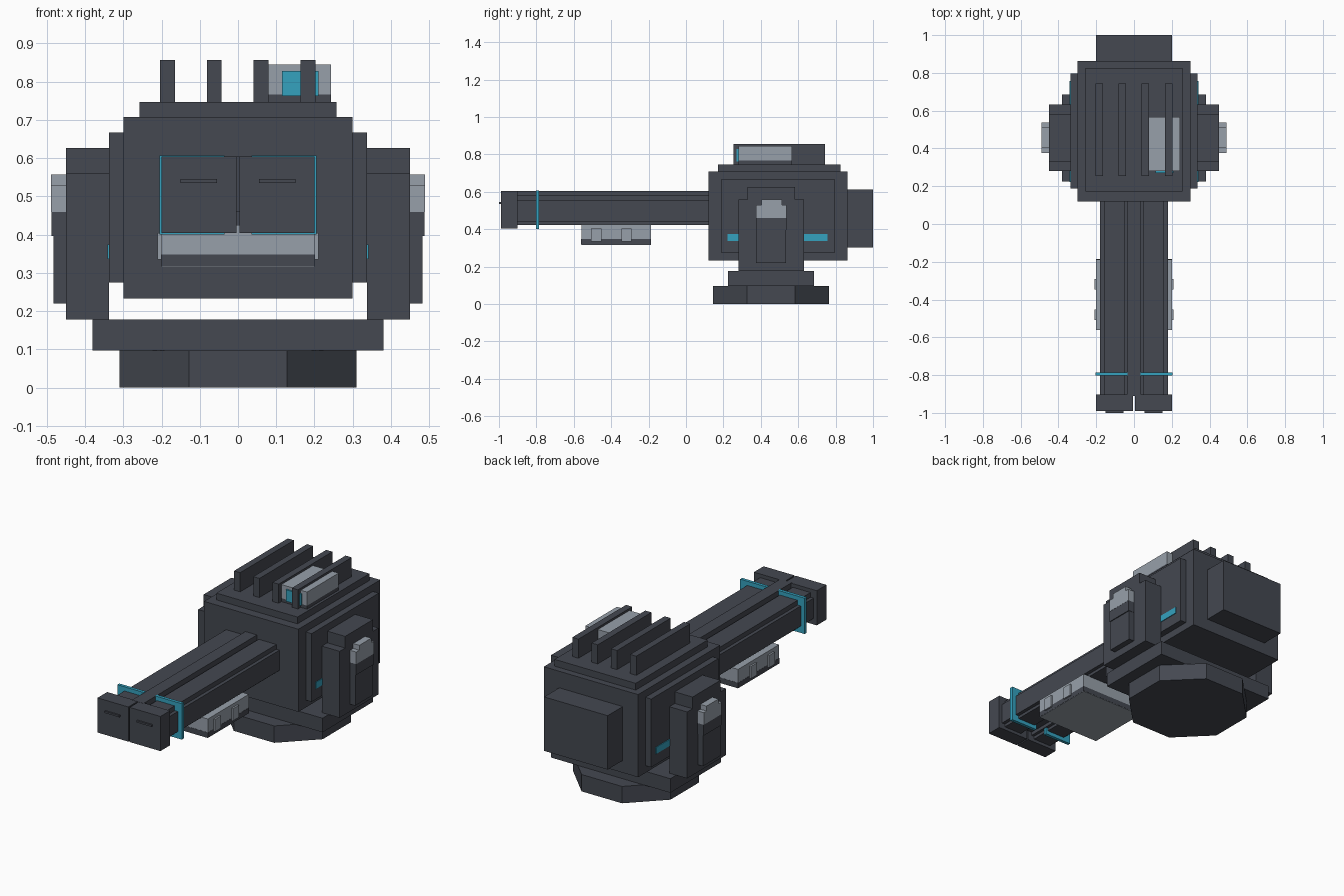
import bpy, bmesh, math

cube = bpy.data.objects.get("Cube")
if cube:
    bpy.data.objects.remove(cube, do_unlink=True)


def make_material(name, rgb):
    mat = bpy.data.materials.new(name)
    mat.use_nodes = True
    mat.diffuse_color = (*rgb, 1)
    node = next(n for n in mat.node_tree.nodes if n.type == 'BSDF_PRINCIPLED')
    node.inputs["Base Color"].default_value = (*rgb, 1)
    return mat


DARK = make_material("dark slate", (0.058, 0.065, 0.082))
LIGHT = make_material("light steel", (0.31, 0.35, 0.40))
CYAN = make_material("cyan glow", (0.035, 0.36, 0.52))


def finish(name, bm, mat):
    mesh = bpy.data.meshes.new(name)
    bm.to_mesh(mesh)
    bm.free()
    mesh.materials.append(mat)
    obj = bpy.data.objects.new(name, mesh)
    bpy.context.collection.objects.link(obj)
    return obj


def box(name, x, y, z, mat=DARK):
    """Box from (min, max) ranges on each axis."""
    bm = bmesh.new()
    bmesh.ops.create_cube(bm, size=1)
    for v in bm.verts:
        v.co = [(r[0] + r[1]) / 2 + c * (r[1] - r[0]) for c, r in zip(v.co, (x, y, z))]
    return finish(name, bm, mat)


def pair(name, x, y, z, mat=DARK):
    """The same box on the left (+x) and the right (-x)."""
    box("left_" + name, x, y, z, mat)
    box("right_" + name, (-x[1], -x[0]), y, z, mat)


# Octagonal foot and turntable plate
bm = bmesh.new()
bmesh.ops.create_cone(bm, cap_ends=True, segments=8, depth=0.097,
                      radius1=0.31 / math.cos(math.pi / 8),
                      radius2=0.31 / math.cos(math.pi / 8))
bm.verts.ensure_lookup_table()
first = bm.verts[0].co
turn = math.pi / 8 - math.atan2(first.y, first.x)
c, s = math.cos(turn), math.sin(turn)
for v in bm.verts:
    px, py = v.co.x, v.co.y
    v.co = (px * c - py * s, px * s + py * c + 0.455, v.co.z + 0.0485)
finish("octagon_foot", bm, DARK)
box("base_plate", (-0.38, 0.38), (0.225, 0.685), (0.097, 0.178))

# Body with stepped roof, rear box and side panels
box("body", (-0.3, 0.3), (0.12, 0.863), (0.233, 0.708))
box("roof_plate", (-0.258, 0.258), (0.172, 0.825), (0.708, 0.747))
box("rear_box", (-0.202, 0.202), (0.863, 1.0), (0.303, 0.613))
pair("side_panel", (0.3, 0.337), (0.187, 0.797), (0.275, 0.667))
pair("side_stripe", (0.336, 0.341), (0.222, 0.757), (0.337, 0.375), CYAN)

# Support arms with caps, outer plates and light pads
pair("arm", (0.337, 0.45), (0.28, 0.632), (0.178, 0.56))
pair("arm_cap", (0.337, 0.45), (0.33, 0.583), (0.56, 0.627))
pair("arm_plate", (0.45, 0.483), (0.375, 0.535), (0.22, 0.46))
pair("arm_pad_base", (0.45, 0.488), (0.375, 0.537), (0.397, 0.46))
pair("arm_pad", (0.45, 0.489), (0.375, 0.537), (0.46, 0.53), LIGHT)
pair("arm_pad_top", (0.45, 0.489), (0.403, 0.512), (0.53, 0.558), LIGHT)

# Roof fins
for i in range(4):
    x0 = -0.204 + i * 0.1225
    box(f"roof_fin_{i + 1}", (x0, x0 + 0.039), (0.255, 0.743), (0.747, 0.857))

# Sight between the fins
box("sight_base", (0.08, 0.243), (0.28, 0.567), (0.747, 0.767))
box("sight", (0.08, 0.243), (0.28, 0.567), (0.767, 0.845), LIGHT)
box("sight_lens", (0.115, 0.21), (0.271, 0.281), (0.762, 0.828), CYAN)

# Twin barrels, centre rib, glowing rings and muzzles
pair("barrel", (0.03, 0.18), (-0.91, 0.12), (0.44, 0.556))
pair("barrel_core", (0.047, 0.16), (-0.91, 0.12), (0.423, 0.583))
box("barrel_rib", (-0.037, 0.037), (-0.91, 0.12), (0.46, 0.605))
pair("barrel_ring", (0.035, 0.205), (-0.803, -0.785), (0.401, 0.607), CYAN)
pair("muzzle", (0.004, 0.2), (-0.99, -0.902), (0.405, 0.604))
pair("muzzle_slot", (0.055, 0.15), (-1.0, -0.99), (0.535, 0.545))

# Underslung pack with dark lower rim and side clips
box("pack", (-0.2, 0.2), (-0.56, -0.187), (0.316, 0.425), LIGHT)
box("pack_rim", (-0.201, 0.201), (-0.561, -0.186), (0.318, 0.348))
for i, y0 in enumerate((-0.508, -0.346)):
    pair(f"pack_clip_{i + 1}", (0.2, 0.21), (y0, y0 + 0.055), (0.335, 0.405), LIGHT)
